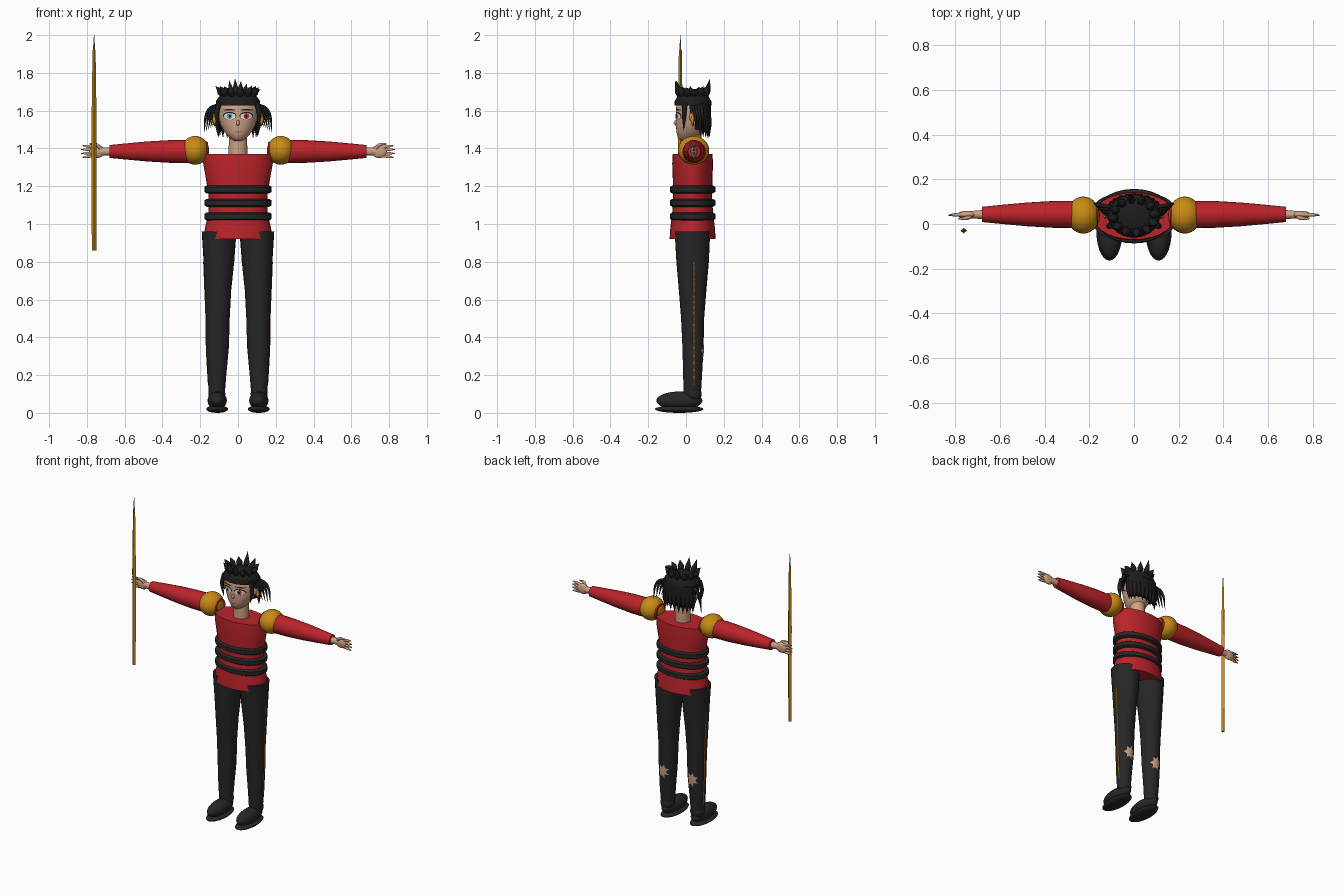
import bpy, bmesh, math, random
from mathutils import Vector
from mathutils.bvhtree import BVHTree

random.seed(4)
if "Cube" in bpy.data.objects:
    bpy.data.objects.remove(bpy.data.objects["Cube"])


def material(name, r, g, b):
    m = bpy.data.materials.new(name)
    m.use_nodes = True
    m.diffuse_color = (r, g, b, 1)
    m.node_tree.nodes["Principled BSDF"].inputs["Base Color"].default_value = (r, g, b, 1)
    return m


RED = material("red_cloth", 0.5, 0.017, 0.023)
BLACK = material("black_cloth", 0.02, 0.02, 0.021)
HAIR = material("black_hair", 0.012, 0.012, 0.013)
GOLD = material("gold", 0.58, 0.26, 0.008)
SKIN = material("skin", 0.62, 0.36, 0.23)
WHITE = material("eye_white", 0.8, 0.8, 0.8)
BLUE = material("blue_iris", 0.12, 0.35, 0.6)
CRIMSON = material("red_iris", 0.5, 0.03, 0.04)
SILVER = material("steel", 0.35, 0.36, 0.38)
LIP = material("lip_brown", 0.3, 0.13, 0.09)


def finish(name, bm, mat, angle=40):
    """Turn a bmesh into a smooth-by-angle object and return it."""
    bmesh.ops.recalc_face_normals(bm, faces=bm.faces)
    me = bpy.data.meshes.new(name)
    bm.to_mesh(me)
    bm.free()
    me.materials.append(mat)
    me.shade_smooth()
    me.set_sharp_from_angle(angle=math.radians(angle))
    ob = bpy.data.objects.new(name, me)
    bpy.context.collection.objects.link(ob)
    return ob


def loft(name, rings, mat, sides=28, along_x=False, angle=40):
    """Skin elliptical rings: (t, ca, cb, ra, rb), t along z, or along x."""
    bm = bmesh.new()
    rows = []
    for t, ca, cb, ra, rb in rings:
        row = []
        for i in range(sides):
            a = 2 * math.pi * i / sides
            u, v = ca + ra * math.cos(a), cb + rb * math.sin(a)
            row.append(bm.verts.new((t, u, v) if along_x else (u, v, t)))
        rows.append(row)
    for lo, hi in zip(rows, rows[1:]):
        for i in range(sides):
            j = (i + 1) % sides
            bm.faces.new((lo[i], lo[j], hi[j], hi[i]))
    bm.faces.new(rows[0])
    bm.faces.new(rows[-1])
    return finish(name, bm, mat, angle)


def ball(name, centre, size, mat):
    bm = bmesh.new()
    bmesh.ops.create_uvsphere(bm, u_segments=28, v_segments=16, radius=1)
    bmesh.ops.scale(bm, vec=size, verts=bm.verts)
    bmesh.ops.translate(bm, vec=centre, verts=bm.verts)
    return finish(name, bm, mat, 60)


def strand(name, points, radii, mat):
    """Tapered tube through a few points, for locks and fingers."""
    cu = bpy.data.curves.new(name, "CURVE")
    cu.dimensions = "3D"
    cu.bevel_depth = 1
    cu.bevel_resolution = 1
    cu.use_fill_caps = True
    cu.resolution_u = 5
    sp = cu.splines.new("BEZIER")
    sp.bezier_points.add(len(points) - 1)
    for p, co, r in zip(sp.bezier_points, points, radii):
        p.co, p.radius = co, r
        p.handle_left_type = p.handle_right_type = "AUTO"
    cu.materials.append(mat)
    ob = bpy.data.objects.new(name, cu)
    bpy.context.collection.objects.link(ob)
    return ob


def decal(name, target, x, z, w, h, mat, side=-1, lift=0.002, jag=0.0, sides=18):
    """Thin patch laid on the front (side -1) or back (side 1) of a part."""
    bm = bmesh.new()
    src = bmesh.new()
    src.from_mesh(target.data)
    tree = BVHTree.FromBMesh(src)

    def on_surface(px, pz):
        hit = tree.ray_cast(Vector((px, side, pz)), Vector((0, -side, 0)))[0]
        return bm.verts.new((px, (hit.y if hit else 0.03) + side * lift, pz))

    mid = on_surface(x, z)
    shape = [1 - (jag * random.uniform(0.7, 1.1) if i % 2 else 0) for i in range(sides)]
    prev = None
    for k in (0.33, 0.66, 1):
        row = []
        for i, f in enumerate(shape):
            a = 2 * math.pi * i / sides
            row.append(on_surface(x + w * f * k * math.cos(a), z + h * f * k * math.sin(a)))
        for i in range(sides):
            j = (i + 1) % sides
            bm.faces.new((prev[i], prev[j], row[j], row[i]) if prev else (mid, row[j], row[i]))
        prev = row
    src.free()
    return finish(name, bm, mat)


# Tunic, belts and neck
loft("tunic", [(z, 0, 0.035, rx, ry) for z, rx, ry in (
    (0.92, 0.182, 0.122), (0.98, 0.175, 0.118), (1.06, 0.155, 0.108), (1.15, 0.155, 0.103),
    (1.24, 0.17, 0.105), (1.32, 0.184, 0.108), (1.37, 0.184, 0.105))], RED)
for i, z in enumerate((1.04, 1.112, 1.183)):
    loft(f"belt_{i + 1}", [(z + dz, 0, 0.035, 0.178 - inset, 0.12 - inset) for dz, inset in (
        (-0.021, 0.012), (-0.013, 0), (0.013, 0), (0.021, 0.012))], BLACK)
loft("neck", [(1.35, 0, 0.035, 0.05, 0.048), (1.48, 0, 0.035, 0.048, 0.046)], SKIN)

# Head and face
head = loft("head", [(z, 0, cy, rx, ry) for z, cy, rx, ry in (
    (1.44, 0.0, 0.02, 0.025), (1.455, 0.01, 0.045, 0.053), (1.49, 0.022, 0.075, 0.073),
    (1.53, 0.03, 0.094, 0.083), (1.58, 0.033, 0.105, 0.087), (1.63, 0.035, 0.105, 0.086),
    (1.67, 0.035, 0.085, 0.07), (1.69, 0.035, 0.04, 0.035))], SKIN, 32, angle=70)
for s, side, iris in ((1, "left", CRIMSON), (-1, "right", BLUE)):
    x = 0.044 * s
    decal(f"{side}_eye_outline", head, x, 1.573, 0.036, 0.021, HAIR, lift=0.0015)
    decal(f"{side}_eye_white", head, x, 1.57, 0.032, 0.017, WHITE, lift=0.003)
    decal(f"{side}_iris", head, x, 1.571, 0.014, 0.016, iris, lift=0.0045)
    decal(f"{side}_pupil", head, x, 1.571, 0.006, 0.007, HAIR, lift=0.006)
    decal(f"{side}_eyebrow", head, x * 1.05, 1.604, 0.034, 0.004, HAIR)
    ball(f"{side}_ear", (0.104 * s, 0.035, 1.57), (0.018, 0.018, 0.03), SKIN)
    strand(f"{side}_earring", [(0.125 * s, 0.034, z) for z in (1.59, 1.55, 1.515)],
           (0.003, 0.012, 0.001), GOLD)
decal("mouth", head, 0, 1.488, 0.02, 0.003, LIP)
ball("nose", (0, -0.053, 1.535), (0.009, 0.012, 0.014), SKIN)

# Hair cap and back of the hair
loft("hair_cap", [(z, 0, cy, rx, ry) for z, cy, rx, ry in (
    (1.627, 0.037, 0.116, 0.098), (1.65, 0.037, 0.117, 0.097), (1.675, 0.037, 0.1, 0.083),
    (1.695, 0.037, 0.06, 0.05))], HAIR)
loft("back_hair", [(1.5, 0, 0.075, 0.09, 0.048), (1.54, 0, 0.073, 0.108, 0.056),
                   (1.59, 0, 0.072, 0.116, 0.06), (1.64, 0, 0.065, 0.116, 0.066)], HAIR)
for i in range(11):
    a = math.pi * (i + 0.5) / 11
    c, s = math.cos(a), math.sin(a)
    strand(f"nape_lock_{i + 1}", [(0.108 * c, 0.065 + 0.052 * s, 1.6),
                                  (0.108 * c, 0.067 + 0.055 * s, 1.53),
                                  (0.105 * c, 0.068 + 0.056 * s, 1.455 + 0.02 * random.random())],
           (0.016, 0.016, 0.001), HAIR)

# Crown of upright spikes
for i in range(12):
    a = 2 * math.pi * (i + 0.25) / 12
    c, s = math.cos(a), math.sin(a)
    tip = 1.765 - 0.04 * abs(c) + random.uniform(-0.015, 0.01)
    strand(f"crown_spike_{i + 1}", [(0.075 * c, 0.035 + 0.06 * s, 1.665),
                                    (0.094 * c, 0.035 + 0.076 * s, 1.7),
                                    (0.12 * c, 0.035 + 0.093 * s, tip)],
           (0.014, 0.02, 0.0005), HAIR)

for s, side in ((1, "left"), (-1, "right")):
    # Hair locks framing the face and sweeping outwards
    strand(f"{side}_front_lock", [(0.1 * s, -0.005, 1.645), (0.113 * s, -0.01, 1.58),
                                  (0.098 * s, -0.012, 1.495)], (0.015, 0.013, 0.001), HAIR)
    for i in range(5):
        out, y = 0.18 - 0.011 * i, 0.085 - 0.013 * i
        strand(f"{side}_swept_lock_{i + 1}", [(0.1 * s, y - 0.01, 1.635),
                                              ((out - 0.025) * s, y, 1.605 - 0.006 * i),
                                              (out * s, y + 0.008, 1.485 + 0.008 * i)],
               (0.008, 0.01, 0.001), HAIR)

    # Shoulder, sleeve and hand
    ball(f"{side}_shoulder_guard", (0.227 * s, 0.04, 1.39), (0.074, 0.083, 0.076), GOLD)
    loft(f"{side}_sleeve", [(x * s, 0.043, 1.384, r, r) for x, r in (
        (0.16, 0.05), (0.26, 0.061), (0.36, 0.06), (0.48, 0.053), (0.6, 0.042), (0.68, 0.034))],
        RED, 24, True)
    loft(f"{side}_wrist", [(0.67 * s, 0.042, 1.384, 0.021, 0.021),
                           (0.73 * s, 0.042, 1.384, 0.016, 0.022)], SKIN, 16, True)
    ball(f"{side}_palm", (0.748 * s, 0.042, 1.384), (0.042, 0.017, 0.035), SKIN)
    for i in range(4):
        d = 0.015 * (i - 1.5)
        reach = 0.833 - 0.4 * abs(d)
        strand(f"{side}_finger_{i + 1}", [(0.76 * s, 0.042, 1.384 + d),
                                          (0.8 * s, 0.041, 1.384 + 1.25 * d),
                                          (reach * s, 0.04, 1.384 + 1.4 * d)],
               (0.009, 0.008, 0.003), SKIN)
    strand(f"{side}_thumb", [(0.73 * s, 0.035, 1.4), (0.75 * s, 0.026, 1.42),
                             (0.785 * s, 0.024, 1.424)], (0.01, 0.009, 0.004), SKIN)

    # Trouser leg with side stripe and a torn patch on the calf
    leg = loft(f"{side}_leg", [(z, cx * s, cy, rx, ry) for z, cx, cy, rx, ry in (
        (0.1, 0.112, 0.033, 0.042, 0.046), (0.2, 0.112, 0.035, 0.05, 0.05),
        (0.35, 0.108, 0.037, 0.06, 0.056), (0.5, 0.107, 0.035, 0.063, 0.061),
        (0.65, 0.106, 0.035, 0.07, 0.073), (0.8, 0.101, 0.035, 0.081, 0.086),
        (0.96, 0.1, 0.034, 0.092, 0.094))], BLACK)
    strand(f"{side}_leg_stripe", [(x * s, 0.042, z) for z, x in (
        (0.15, 0.156), (0.35, 0.167), (0.5, 0.169), (0.65, 0.175), (0.8, 0.181))],
        [0.004] * 5, GOLD)
    decal(f"{side}_torn_patch", leg, 0.108 * s, 0.33, 0.042, 0.05, SKIN, 1, 0.003, 0.5, 14)

    # Shoe
    ball(f"{side}_shoe_ankle", (0.112 * s, 0.037, 0.1), (0.045, 0.046, 0.045), BLACK)
    ball(f"{side}_shoe_upper", (0.11 * s, -0.035, 0.065), (0.051, 0.122, 0.048), BLACK)
    ball(f"{side}_shoe_sole", (0.11 * s, -0.036, 0.02), (0.058, 0.128, 0.02), BLACK)

# Spear standing beside the right hand
loft("spear_shaft", [(0.86, -0.762, -0.03, 0.012, 0.012), (1.5, -0.762, -0.03, 0.014, 0.013),
                     (1.92, -0.762, -0.03, 0.008, 0.008)], GOLD, 4)
loft("spear_tip", [(1.92, -0.762, -0.03, 0.006, 0.005), (2.0, -0.762, -0.03, 0.001, 0.001)], SILVER, 4)
